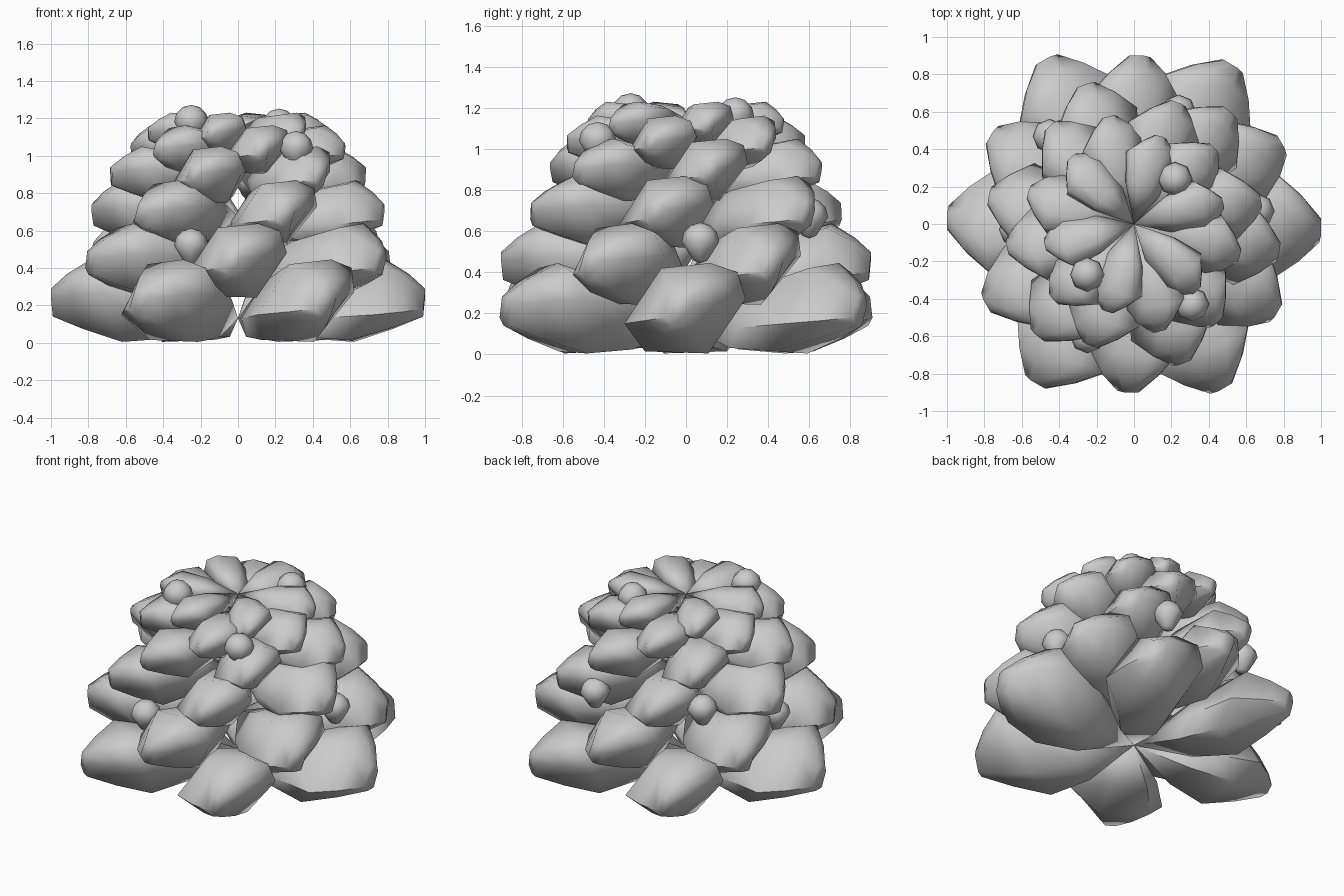
import bpy, bmesh
from math import radians
from mathutils import Matrix, Vector

if "Cube" in bpy.data.objects:
    bpy.data.objects.remove(bpy.data.objects["Cube"])

# One scale of unit length along +x: (reach, sideways, up) around its widest girdle
GIRDLE = [(0.73, -0.30, -0.07), (0.60, -0.20, -0.205), (0.62, 0.11, -0.215),
          (0.74, 0.29, 0.05), (0.78, 0.25, 0.18), (0.79, 0.12, 0.225),
          (0.76, -0.12, 0.20)]
# Small flattened end of the scale
TIP = [(0.99, -0.10, -0.04), (0.99, -0.06, -0.08), (0.99, 0.0, -0.08),
       (1.0, 0.03, 0.02), (1.0, 0.02, 0.06), (1.0, -0.02, 0.07),
       (1.0, -0.06, 0.06)]


def add_scale(bm, matrix, drop):
    """Wedge that starts as a point on the axis, swells and closes in a blunt tip."""
    inner = [Vector((p[0] * 0.55, p[1] * 0.70, p[2] * 0.72 + drop * 0.45)) for p in GIRDLE]
    outer = [Vector(g).lerp(Vector(t), 0.5) + Vector((0.02, 0, 0))
             for g, t in zip(GIRDLE, TIP)]
    rings = [[bm.verts.new(matrix @ Vector(p)) for p in ring]
             for ring in (inner, GIRDLE, outer, TIP)]
    apex = bm.verts.new(matrix @ Vector((0, 0, drop)))
    n = len(GIRDLE)
    for i in range(n):
        j = (i + 1) % n
        bm.faces.new((apex, rings[0][j], rings[0][i]))
        for a, b in zip(rings, rings[1:]):
            bm.faces.new((a[i], a[j], b[j], b[i]))
    bm.faces.new(rings[-1])


def finish(bm, name, angle):
    bmesh.ops.recalc_face_normals(bm, faces=bm.faces)
    mesh = bpy.data.meshes.new(name)
    bm.to_mesh(mesh)
    bm.free()
    obj = bpy.data.objects.new(name, mesh)
    bpy.context.collection.objects.link(obj)
    bpy.ops.object.select_all(action='DESELECT')
    obj.select_set(True)
    bpy.context.view_layer.objects.active = obj
    bpy.ops.object.shade_smooth_by_angle(angle=radians(angle))
    return obj


# Six stacked layers of six scales: (reach, middle height, turn in degrees, apex shift)
LAYERS = [(1.0, 0.22, 0, -0.09), (0.90, 0.435, 30, -0.06), (0.79, 0.69, -9, -0.02),
          (0.69, 0.895, 12, 0.0), (0.59, 1.03, -15, 0.03), (0.49, 1.12, 15, 0.06)]
for k, (reach, height, turn, drop) in enumerate(LAYERS):
    bm = bmesh.new()
    for i in range(6):
        add_scale(bm, Matrix.Translation((0, 0, height))
                  @ Matrix.Rotation(radians(turn + 60 * i), 4, 'Z')
                  @ Matrix.Scale(reach, 4), drop)
    finish(bm, f"scale_layer_{k + 1}", 60)

# Small round buds tucked between the scales, narrowing downwards
BUDS = [(0.22, 0.24, 1.16), (-0.25, -0.27, 1.18), (0.31, -0.43, 1.04),
        (-0.25, -0.60, 0.52), (0.66, 0.07, 0.55), (0.24, 0.60, 0.67),
        (-0.45, 0.47, 0.69), (-0.63, -0.03, 0.52)]
for k, pos in enumerate(BUDS):
    bm = bmesh.new()
    bmesh.ops.create_uvsphere(bm, u_segments=8, v_segments=6, radius=0.092)
    for v in bm.verts:
        if v.co.z < -0.01:
            v.co.x *= 0.75
            v.co.y *= 0.75
            v.co.z *= 1.15
    bmesh.ops.translate(bm, verts=bm.verts, vec=pos)
    finish(bm, f"bud_{k + 1}", 60)
